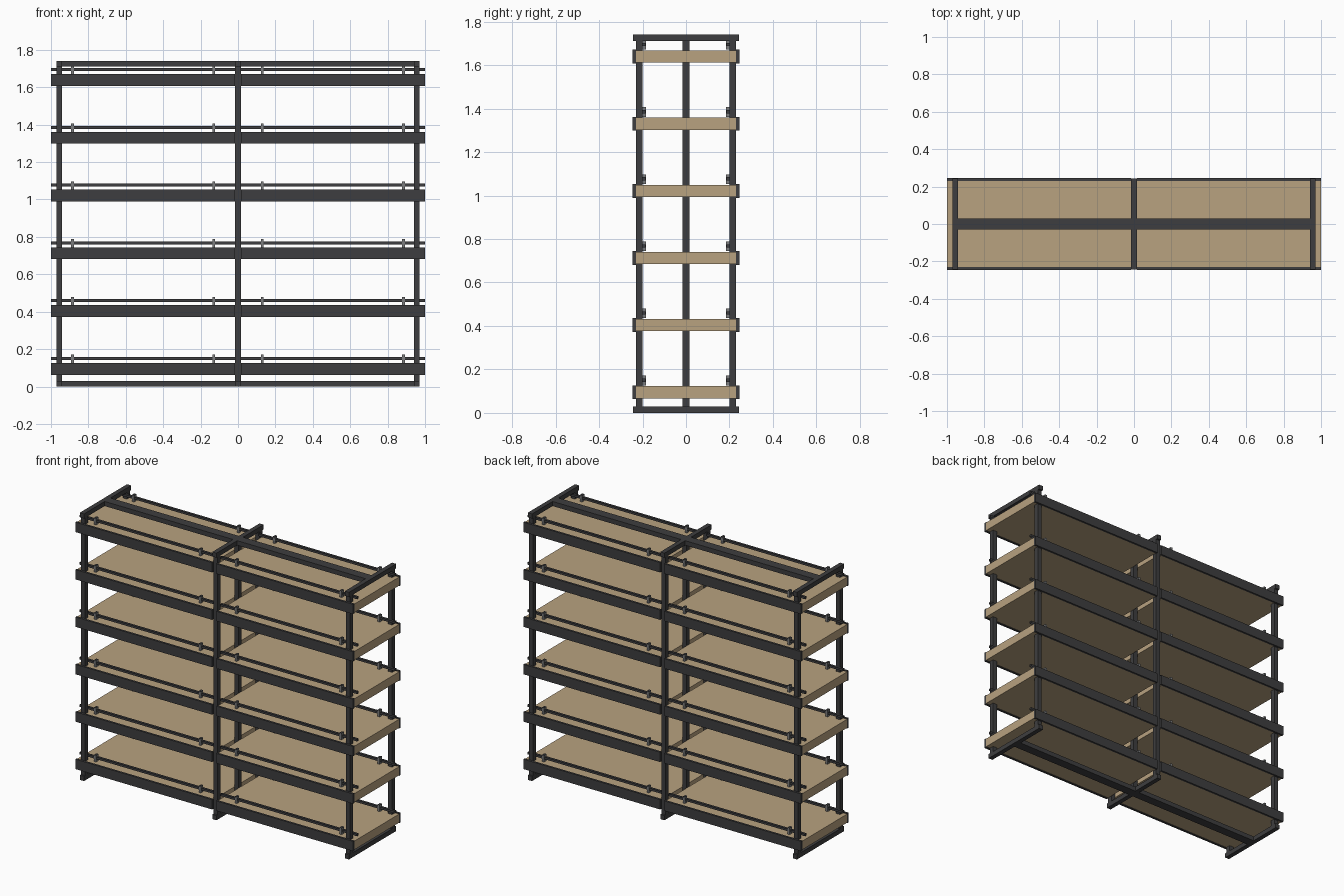
import bpy, bmesh

if "Cube" in bpy.data.objects:
    bpy.data.objects.remove(bpy.data.objects["Cube"])


def material(name, rgb):
    m = bpy.data.materials.new(name)
    m.diffuse_color = (*rgb, 1)
    m.use_nodes = True
    m.node_tree.nodes["Principled BSDF"].inputs["Base Color"].default_value = m.diffuse_color
    return m


METAL = material("charcoal_metal", (0.048, 0.048, 0.050))
WOOD = material("tan_board", (0.48, 0.36, 0.215))
GREY = material("grey_clip", (0.2, 0.205, 0.21))


def box(name, mat, x, y, z, hollow=False):
    """Box from (min, max) ranges; hollow leaves top and bottom open."""
    x, y, z = sorted(x), sorted(y), sorted(z)
    bm = bmesh.new()
    bmesh.ops.create_cube(bm, size=1)
    for v in bm.verts:
        v.co = [r[0] if c < 0 else r[1] for c, r in zip(v.co, (x, y, z))]
    bm.normal_update()
    if hollow:
        caps = [f for f in bm.faces if abs(f.normal.z) > 0.5]
        bmesh.ops.delete(bm, geom=caps, context='FACES_ONLY')
    me = bpy.data.meshes.new(name)
    bm.to_mesh(me)
    bm.free()
    me.materials.append(mat)
    ob = bpy.data.objects.new(name, me)
    bpy.context.collection.objects.link(ob)
    return ob


H = 1.74      # overall height
T = 0.03      # tube thickness
ENDS = 0.955  # end frame position

# Three upright frames: feet, top bars and posts
for x in (-ENDS, 0, ENDS):
    xr = (x - T / 2, x + T / 2)
    box("foot_bar", METAL, xr, (-0.243, 0.243), (0, T))
    box("top_bar", METAL, xr, (-0.243, 0.243), (H - T, H))
    for y in ((-0.215, 0, 0.215) if x == 0 else (-0.215, 0.215)):
        box("post", METAL, xr, (y - T / 2, y + T / 2), (T, H - T))

# Long spine bars at top and bottom
for s in (-1, 1):
    for z in (0, H - T):
        box("spine_bar", METAL, (s * 0.015, s * 0.94), (-0.03, 0.03), (z, z + T))

# Six levels, two bays each
for i in range(6):
    z = 0.063 + i * 0.3088
    for s in (-1, 1):
        bay = (s * 0.015, s * 1.0)
        box("shelf_board", WOOD, bay, (-0.231, 0.231), (z + 0.004, z + 0.060))
        for t in (-1, 1):
            # Edge rail, guard strip and its clips
            box("edge_rail", METAL, bay, (t * 0.231, t * 0.245), (z, z + 0.064))
            box("guard_strip", METAL, bay, (t * 0.187, t * 0.202),
                (z + 0.080, z + 0.095), hollow=True)
            for cx in (0.13, 0.885):
                box("guard_clip", GREY, (s * cx - 0.007, s * cx + 0.007),
                    (t * 0.184, t * 0.207), (z + 0.064, z + 0.108), hollow=True)
